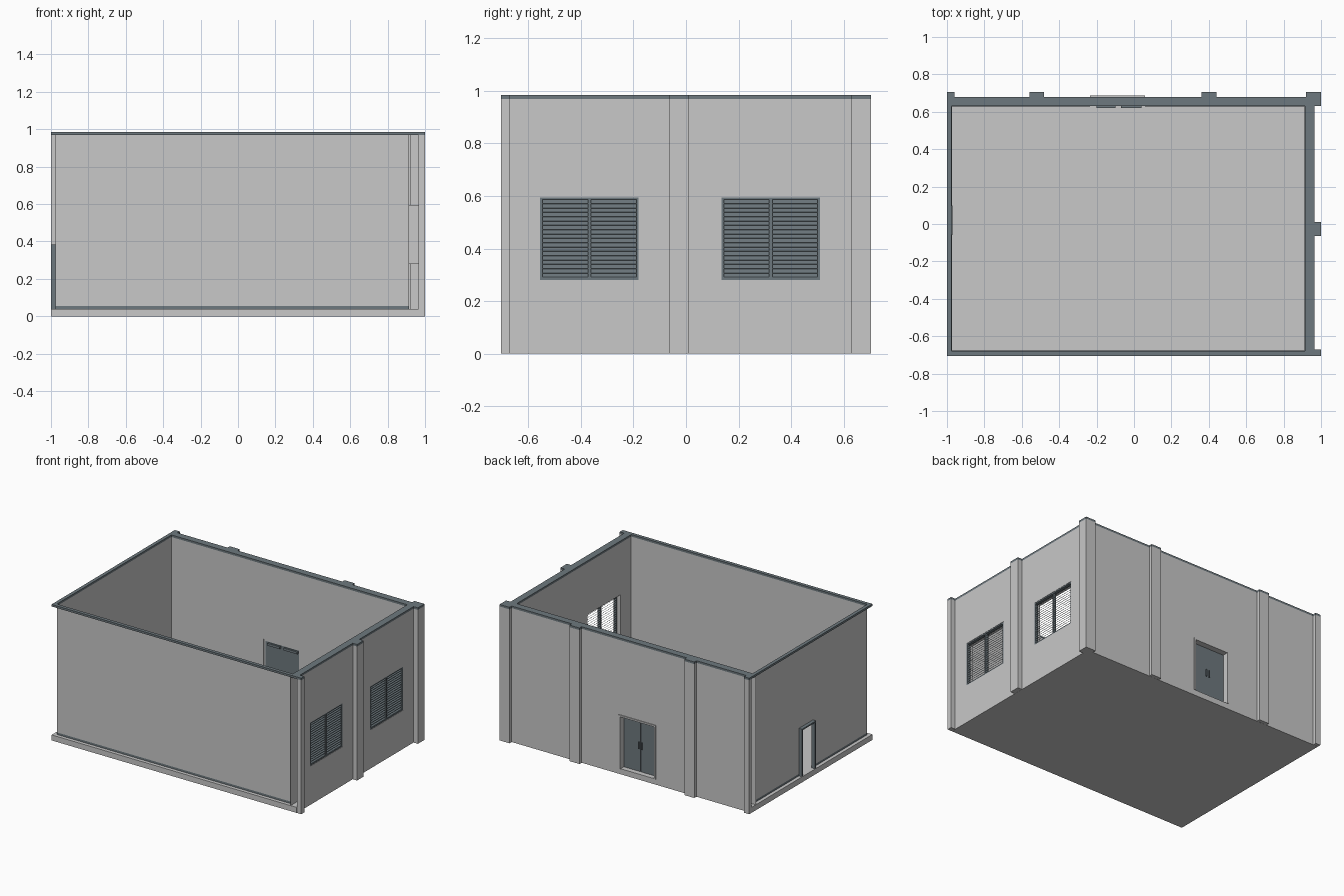
import bpy, bmesh
from mathutils import Vector

if "Cube" in bpy.data.objects:
    bpy.data.objects.remove(bpy.data.objects["Cube"])


def material(name, rgb):
    m = bpy.data.materials.new(name)
    m.diffuse_color = (*rgb, 1)
    m.use_nodes = True
    m.node_tree.nodes["Principled BSDF"].inputs["Base Color"].default_value = m.diffuse_color
    return m


WALL = material("light_grey_plaster", (0.58, 0.58, 0.58))
DARK = material("dark_blue_grey_metal", (0.155, 0.19, 0.21))


def finish(name, bm, mat):
    bmesh.ops.remove_doubles(bm, verts=bm.verts, dist=1e-6)
    me = bpy.data.meshes.new(name)
    bm.to_mesh(me)
    bm.free()
    me.materials.append(mat)
    ob = bpy.data.objects.new(name, me)
    bpy.context.collection.objects.link(ob)
    return ob


def add_box(bm, x0, x1, y0, y1, z0, z1):
    v = [bm.verts.new((x, y, z)) for z in (z0, z1) for x, y in ((x0, y0), (x1, y0), (x1, y1), (x0, y1))]
    for f in ((3, 2, 1, 0), (4, 5, 6, 7), (0, 1, 5, 4), (1, 2, 6, 5), (2, 3, 7, 6), (3, 0, 4, 7)):
        bm.faces.new([v[i] for i in f])


def boxes(name, mat, *dims):
    bm = bmesh.new()
    for d in dims:
        add_box(bm, *d)
    return finish(name, bm, mat)


def place(axis, p, u, z):
    return (p, u, z) if axis == 'x' else (u, p, z)


def sheet(name, axis, p, u0, u1, z0, z1, sign, holes=(), mat=WALL):
    """Flat wall skin facing sign along axis, with rectangular openings."""
    bm = bmesh.new()
    us = sorted({u0, u1, *[h[0] for h in holes], *[h[1] for h in holes]})
    zs = sorted({z0, z1, *[h[2] for h in holes], *[h[3] for h in holes]})
    for a, b in zip(us, us[1:]):
        for c, d in zip(zs, zs[1:]):
            mu, mz = (a + b) / 2, (c + d) / 2
            if any(h[0] < mu < h[1] and h[2] < mz < h[3] for h in holes):
                continue
            f = bm.faces.new([bm.verts.new(place(axis, p, *q)) for q in ((a, c), (b, c), (b, d), (a, d))])
            f.normal_update()
            if f.normal['xy'.index(axis)] * sign < 0:
                f.normal_flip()
    return finish(name, bm, mat)


def reveal(name, axis, p0, p1, hole):
    """Four faces lining an opening, facing its middle."""
    bm = bmesh.new()
    a, b, c, d = hole
    mid = Vector(place(axis, (p0 + p1) / 2, (a + b) / 2, (c + d) / 2))
    ring = ((a, c), (b, c), (b, d), (a, d))
    for i in range(4):
        q, r = ring[i], ring[(i + 1) % 4]
        f = bm.faces.new([bm.verts.new(place(axis, *t)) for t in ((p0, *q), (p0, *r), (p1, *r), (p1, *q))])
        f.normal_update()
        if f.normal.dot(mid - f.calc_center_median()) < 0:
            f.normal_flip()
    return finish(name, bm, WALL)


X, Y = 1.0, 0.705             # outer extents
XL, YF = -0.975, -0.68        # single skin walls, left and front
XI, XO = 0.915, 0.965         # hollow right wall
YI, YO = 0.63, 0.68           # hollow back wall
FL, SK, ZC, ZT = 0.04, 0.055, 0.97, 0.985

windows = [(-0.555, -0.18, 0.28, 0.595), (0.135, 0.51, 0.28, 0.595)]
door = (-0.235, 0.06, FL, 0.43)
side_door = (-0.06, 0.10, FL, 0.385)

# Floor slab
boxes("floor_slab", WALL, (-X, XO - 0.001, -Y, YO - 0.001, 0, FL))

# Wall skins
sheet("front_wall", 'y', YF, XL, XI, SK, ZC, 1)
sheet("left_wall", 'x', XL, YF, YI, SK, ZC, 1, [(-0.06, 0.10, SK, 0.385)])
sheet("right_wall_inner", 'x', XI, -Y, YI, FL, ZC, -1, windows)
sheet("right_wall_outer", 'x', XO, -Y, YO, 0, ZC, 1, windows)
sheet("back_wall_inner", 'y', YI, -X, XI, FL, ZC, -1, [door])
sheet("back_wall_outer", 'y', YO, -X, XO, 0, ZC, 1, [door])

# Skirting boards round the room
t = 0.003
boxes("skirting", DARK,
      (XL, XI, YF, YF + t, FL, SK),
      (XL, XL + t, YF, -0.06, FL, SK), (XL, XL + t, 0.10, YI, FL, SK),
      (XI - t, XI, YF, YI, FL, SK),
      (XL, door[0], YI - t, YI, FL, SK), (door[1], XI, YI - t, YI, FL, SK))

# Pilasters on the right and back walls
right_posts = [(XO, X, -Y, -0.67), (XO, X, -0.065, 0.01)]
back_posts = [(-X, -0.96, YO, Y), (-0.56, -0.48, YO, Y), (0.36, 0.44, YO, Y)]
corner = (0.92, X, YI, Y)
for i, p in enumerate(right_posts + back_posts + [corner]):
    boxes(f"pilaster_{i + 1}", WALL, (*p, 0, ZC))

# Dark coping along the tops
boxes("coping", DARK, *[(*p, ZC, ZT) for p in
      [(-X, XI, -Y, YF), (-X, XL, YF, YI), (XI, XO, -Y, YI), (-X, 0.92, YI, YO)]
      + right_posts + back_posts + [corner]])

# Louvred windows: frame, mullion and sloping slats
for i, w in enumerate(windows):
    a, b, c, d = w
    reveal(f"window_reveal_{i + 1}", 'x', XI, XO, w)
    f, m = 0.009, (a + b) / 2
    x0, x1 = 0.94, 0.963
    boxes(f"window_frame_{i + 1}", DARK,
          (x0, x1, a, a + f, c, d), (x0, x1, b - f, b, c, d),
          (x0, x1, a + f, b - f, c, c + f), (x0, x1, a + f, b - f, d - f, d),
          (x0, x1, m - 0.006, m + 0.006, c + f, d - f))
    bm = bmesh.new()
    n = 18
    pitch = (d - c - 2 * f) / n
    for k in range(n):
        z = c + f + k * pitch
        for y0, y1 in ((a + f, m - 0.006), (m + 0.006, b - f)):
            s = [[bm.verts.new((x, y, zz)) for x, zz in
                  ((x0, z + pitch), (x1 - 0.003, z), (x1 - 0.003, z + 0.002), (x0, z + pitch + 0.002))]
                 for y in (y0, y1)]
            for j in range(4):
                e = (j + 1) % 4
                bm.faces.new((s[0][j], s[0][e], s[1][e], s[1][j]))
    bmesh.ops.recalc_face_normals(bm, faces=bm.faces)
    finish(f"window_slats_{i + 1}", bm, DARK)

# Double door in the back wall
a, b, c, d = door
m = (a + b) / 2
reveal("door_reveal", 'y', YI, YO, door)
f = 0.012
boxes("door_frame", WALL, (a, a + f, 0.632, 0.686, c, d), (b - f, b, 0.632, 0.686, c, d),
      (a + f, b - f, 0.632, 0.686, d - f, d))
boxes("door_leaves", DARK, (a + f, m - 0.001, 0.633, 0.643, c, d - f),
      (m + 0.001, b - f, 0.633, 0.643, c, d - f))
boxes("door_closers", DARK, (-0.20, -0.10, 0.62, 0.633, 0.395, 0.412),
      (-0.07, 0.04, 0.62, 0.633, 0.395, 0.412))
boxes("door_handles", DARK, *[(m + s - 0.004, m + s + 0.004, 0.643, 0.652, 0.205, 0.255)
                              for s in (-0.012, 0.012)])

# Open doorway frame in the left wall
a, b, c, d = side_door
f = 0.01
boxes("side_door_frame", DARK, (-X, -0.97, a, a + f, c, d), (-X, -0.97, b - f, b, c, d),
      (-X, -0.97, a + f, b - f, d - f, d))
